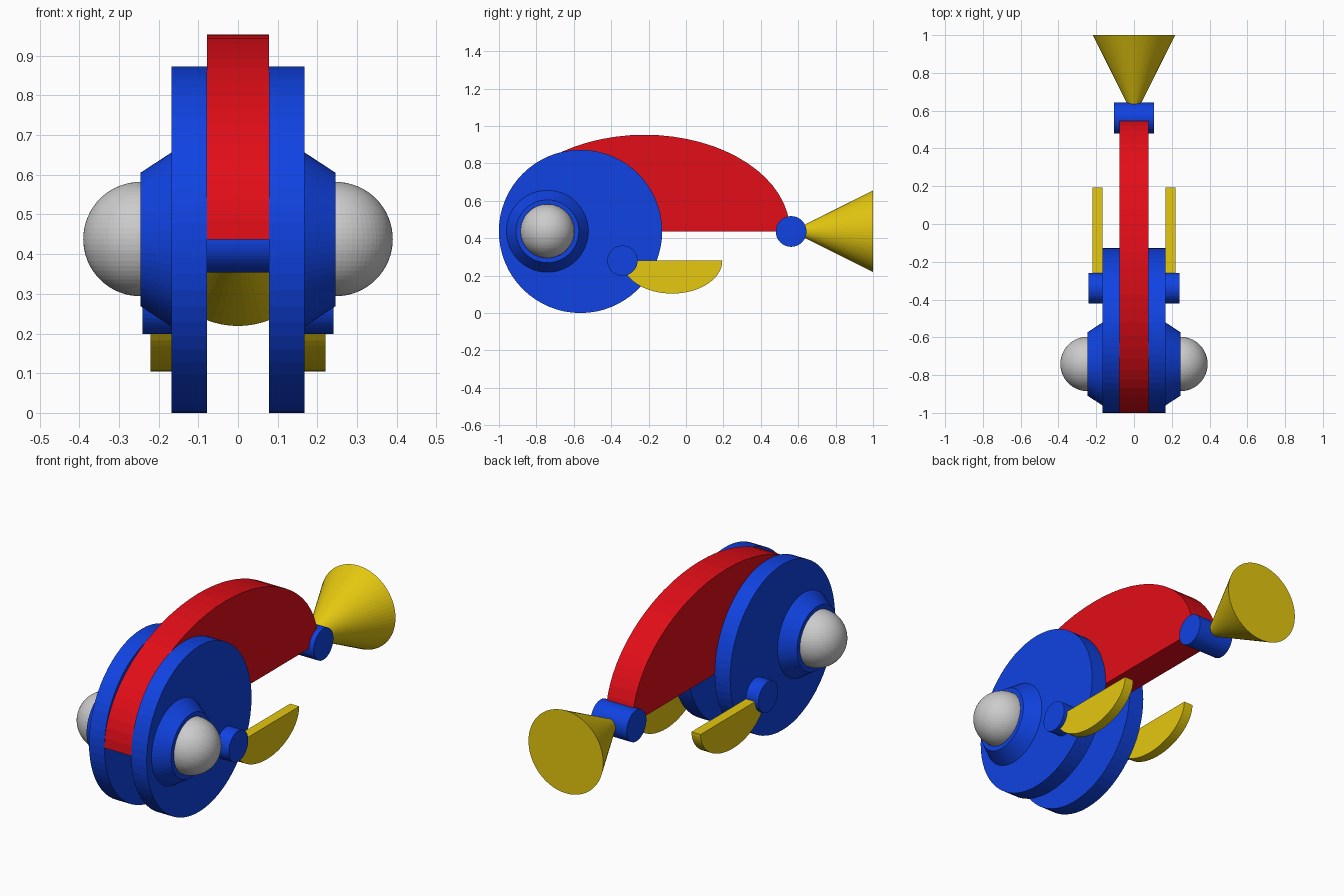
import bpy, bmesh
from math import sin, cos, pi

if "Cube" in bpy.data.objects:
    bpy.data.objects.remove(bpy.data.objects["Cube"])


def material(name, rgb):
    m = bpy.data.materials.new(name)
    m.diffuse_color = (*rgb, 1)
    m.use_nodes = True
    m.node_tree.nodes["Principled BSDF"].inputs["Base Color"].default_value = m.diffuse_color
    return m


BLUE = material("blue", (0.005, 0.055, 0.76))
RED = material("red", (0.76, 0.004, 0.009))
YELLOW = material("yellow", (0.78, 0.58, 0.005))


def finish(name, bm, mat=None):
    bmesh.ops.recalc_face_normals(bm, faces=bm.faces)
    mesh = bpy.data.meshes.new(name)
    bm.to_mesh(mesh)
    bm.free()
    ob = bpy.data.objects.new(name, mesh)
    bpy.context.collection.objects.link(ob)
    if mat:
        mesh.materials.append(mat)
    return ob


def arc(y, z, a, b, start=0, end=2 * pi, n=64):
    """Points (y, z) along an ellipse arc; a full turn is not closed twice."""
    count = n if end - start > 6.2 else n + 1
    return [(y + a * cos(start + (end - start) * i / n),
             z + b * sin(start + (end - start) * i / n)) for i in range(count)]


def loft(name, x0, x1, profile0, mat, profile1=None):
    """Solid between two side profiles at x0 and x1."""
    bm = bmesh.new()
    r0 = [bm.verts.new((x0, y, z)) for y, z in profile0]
    r1 = [bm.verts.new((x1, y, z)) for y, z in (profile1 or profile0)]
    bm.faces.new(r0)
    bm.faces.new(r1)
    for i in range(len(r0)):
        j = (i + 1) % len(r0)
        bm.faces.new((r0[i], r0[j], r1[j], r1[i]))
    return finish(name, bm, mat)


# Arched body and tail hinge
loft("body", -0.078, 0.078, arc(-0.222, 0.437, 0.778, 0.516, 0, pi, 32), RED)
loft("tail_hinge", -0.105, 0.105, arc(0.562, 0.436, 0.082, 0.082, n=48), BLUE)

# Flared tail, with its tip inside the hinge
bm = bmesh.new()
tip = bm.verts.new((0, 0.565, 0.437))
rim = [bm.verts.new((x, 1, z)) for x, z in arc(0, 0.437, 0.218, 0.218)]
bm.faces.new(rim)
for i in range(len(rim)):
    bm.faces.new((tip, rim[i], rim[(i + 1) % len(rim)]))
finish("tail", bm, YELLOW)

# Paired side parts
for side, s in (("right", 1), ("left", -1)):
    loft(f"{side}_cheek_disc", s * 0.078, s * 0.168,
         arc(-0.564, 0.4365, 0.4365, 0.4365), BLUE)
    loft(f"{side}_eye_socket", s * 0.168, s * 0.246,
         arc(-0.741, 0.437, 0.219, 0.219), BLUE, arc(-0.741, 0.437, 0.168, 0.168))
    loft(f"{side}_fin_hinge", s * 0.168, s * 0.241,
         arc(-0.34, 0.28, 0.081, 0.081, n=48), BLUE)
    loft(f"{side}_fin", s * 0.168, s * 0.221,
         arc(-0.074, 0.28, 0.268, 0.176, pi, 2 * pi, 32), YELLOW)
    bm = bmesh.new()
    bmesh.ops.create_uvsphere(bm, u_segments=64, v_segments=32, radius=0.144)
    bmesh.ops.translate(bm, verts=bm.verts, vec=(s * 0.246, -0.741, 0.438))
    finish(f"{side}_eye", bm)
